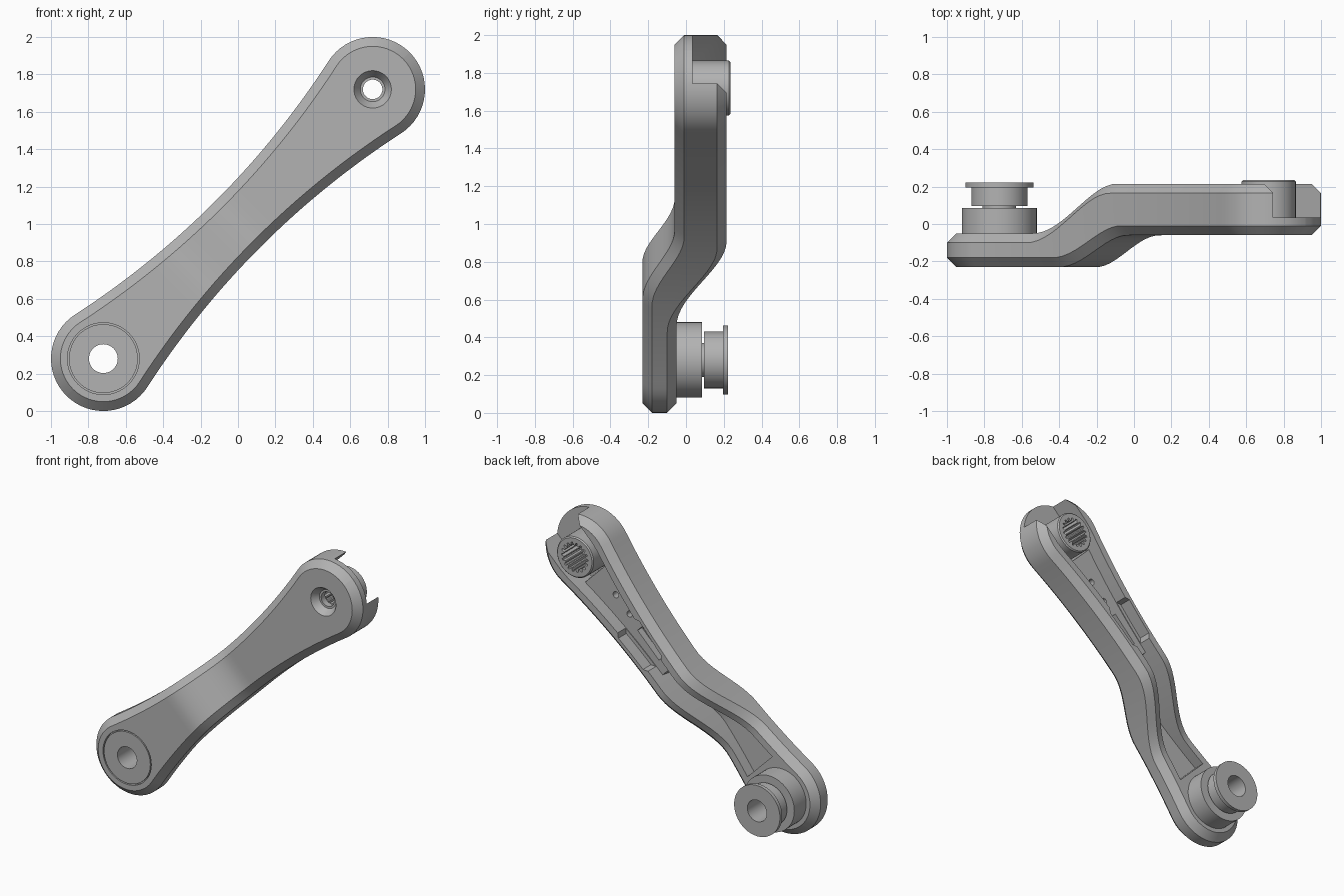
import bpy, bmesh, math
from mathutils import Matrix

if "Cube" in bpy.data.objects:
    bpy.data.objects.remove(bpy.data.objects["Cube"])

# Single cast-metal colour
metal = bpy.data.materials.new("grey_metal")
metal.use_nodes = True
GREY = (0.45, 0.45, 0.45, 1)
metal.diffuse_color = GREY
metal.node_tree.nodes["Principled BSDF"].inputs["Base Color"].default_value = GREY

# Arm frame: x runs along the arm, z across it, y is depth; tilted at the end
HALF = 1.018            # half distance between the pivots
R, WAIST = 0.28, 0.172  # end radius, half width of the waist
RC = (HALF**2 + WAIST**2 - R**2) / (2 * (R - WAIST))
PHI = math.atan2(WAIST + RC, HALF)
CHAMFER = 0.05


def ease(u, a, b):
    t = min(1, max(0, (u - a) / (b - a)))
    return t * t * (3 - 2 * t)


def front(u):
    return -0.23 + 0.17 * ease(u, -0.42, 0.07)


def back(u):
    return -0.05 + 0.265 * ease(u, -0.6, -0.01)


def width(u):
    return min(R, WAIST + RC - math.sqrt(RC**2 - u * u))


def outline(inset):
    """Upper half of the arm outline, tip to tip."""
    n, m = 16, 44
    tip = []
    for i in range(n):
        a = math.pi + (PHI - math.pi) * i / n
        tip.append((-HALF + (R - inset) * math.cos(a), (R - inset) * math.sin(a)))
    span = math.pi / 2 - PHI
    flank = []
    for i in range(m + 1):
        a = span * (2 * i / m - 1)
        flank.append(((RC + inset) * math.sin(a), WAIST + RC - (RC + inset) * math.cos(a)))
    return tip + flank + [(-u, v) for u, v in reversed(tip)]


def finish(name, bm):
    bmesh.ops.remove_doubles(bm, verts=bm.verts, dist=1e-5)
    bmesh.ops.recalc_face_normals(bm, faces=bm.faces)
    mesh = bpy.data.meshes.new(name)
    bm.to_mesh(mesh)
    bm.free()
    mesh.materials.append(metal)
    ob = bpy.data.objects.new(name, mesh)
    bpy.context.collection.objects.link(ob)
    return ob


def loft(name, rings, loop=False):
    """Skin closed rings of points; cap the ends unless they join up."""
    bm = bmesh.new()
    rows = [[bm.verts.new(p) for p in ring] for ring in rings]
    pairs = list(zip(rows, rows[1:]))
    if loop:
        pairs.append((rows[-1], rows[0]))
    else:
        bm.faces.new(rows[0])
        bm.faces.new(rows[-1])
    n = len(rows[0])
    for a, b in pairs:
        for i in range(n):
            j = (i + 1) % n
            bm.faces.new((a[i], a[j], b[j], b[i]))
    return finish(name, bm)


def lathe(name, u, profile, steps=64):
    """Revolve a closed (radius, depth) profile about a pivot axis."""
    rings = []
    for i in range(steps):
        a = math.tau * i / steps
        rings.append([(u + r * math.cos(a), y, r * math.sin(a)) for r, y in profile])
    return loft(name, rings, loop=True)


def drill(u, r, y0, y1, steps=48):
    return lathe("cutter", u, [(0, y0), (r, y0), (r, y1), (0, y1)], steps)


def channel(stations, top=0.5):
    """Open-backed cutter from (u, half width, floor depth) stations."""
    return loft("cutter", [[(u, f, -w), (u, f, w), (u, top, w), (u, top, -w)]
                           for u, w, f in stations])


def cut(ob, cutter):
    cutter.hide_render = True
    mod = ob.modifiers.new("cut", 'BOOLEAN')
    mod.operation, mod.solver, mod.object = 'DIFFERENCE', 'EXACT', cutter
    bpy.context.view_layer.objects.active = ob
    bpy.ops.object.modifier_apply(modifier=mod.name)
    bpy.data.objects.remove(cutter)


# Chamfered arm with its S-bend
sections = []
for (uo, wo), (ui, wi) in zip(outline(0), outline(CHAMFER)):
    f, fo = front(ui), front(uo) + CHAMFER
    b, bo = back(ui), back(uo) - CHAMFER
    sections.append([(ui, f, -wi), (ui, f, wi), (uo, fo, wo), (uo, bo, wo),
                     (ui, b, wi), (ui, b, -wi), (uo, bo, -wo), (uo, fo, -wo)])
bm = bmesh.new()
rows = [[bm.verts.new(p) for p in s] for s in sections]
for a, b in zip(rows, rows[1:]):
    for i in range(8):
        j = (i + 1) % 8
        bm.faces.new((a[i], a[j], b[j], b[i]))
for row in (rows[0], rows[-1]):          # blunt tips close on themselves
    bm.faces.new((row[0], row[2], row[3], row[4]))
arm = finish("crank_arm", bm)

# Rear pocket: low through the bend, raised along the arm, open at the upper tip
WALL, SHELF, SEAT = 0.1, 0.12, 0.035
pocket = []
for i in range(34):
    u = -0.78 + 0.84 * i / 33
    pocket.append((u, width(u) - WALL, front(u) + 0.1))
for i in range(14):
    u = 0.07 + 0.79 * i / 13
    pocket.append((u, width(u) - WALL, SHELF))
pocket += [(0.87, width(0.87) - WALL, SEAT), (0.95, width(0.95) - WALL, SEAT),
           (HALF, R - WALL, SEAT), (1.4, R - WALL, SEAT)]
cut(arm, channel(pocket))

# Wider relief, centre slot and small holes on the shelf
relief = [0.14, 0.17, 0.3, 0.43, 0.46]
cut(arm, channel([(u, width(u) - (WALL if u in (0.14, 0.46) else 0.075), SHELF + 0.005)
                  for u in relief]))
cut(arm, channel([(0.16, 0.025, 0.07), (0.4, 0.025, 0.07)]))
for u in (0.515, 0.67):
    cut(arm, drill(u, 0.022, 0.05, 0.3, 20))

# Lower pivot: through hole and seam ring on the front
cut(arm, drill(-HALF, 0.077, -0.4, 0.3))
cut(arm, lathe("cutter", -HALF, [(0.184, -0.3), (0.192, -0.3), (0.192, -0.21), (0.184, -0.21)]))

# Upper pivot: countersunk hole
cut(arm, lathe("cutter", HALF, [(0, -0.2), (0.1, -0.2), (0.1, -0.06), (0.066, -0.01),
                                (0.052, -0.01), (0.052, 0.3), (0, 0.3)]))

# Splined socket on the upper pivot
socket = lathe("splined_socket", HALF, [(0, 0.03), (0.145, 0.03), (0.145, 0.227),
                                        (0.137, 0.235), (0, 0.235)])
teeth = []
for i in range(18):
    for k, r in enumerate((0.086, 0.086, 0.106, 0.106)):
        a = math.tau * (i + k / 4) / 18
        teeth.append((HALF + r * math.cos(a), r * math.sin(a)))
cut(socket, loft("cutter", [[(x, y, z) for x, z in teeth] for y in (0, 0.4)]))

# Collar, neck and flanged pedal spindle on the lower pivot
collar = lathe("pivot_collar", -HALF, [(0.077, -0.06), (0.2, -0.06), (0.2, 0.085), (0.077, 0.085)])
spindle = lathe("flanged_spindle", -HALF,
                [(0.077, 0.08), (0.09, 0.08), (0.09, 0.096), (0.15, 0.096), (0.15, 0.196),
                 (0.182, 0.196), (0.182, 0.222), (0.077, 0.222)])

# Tilt everything to the diagonal pose and smooth the rounded faces
pose = Matrix.Translation((0, 0, 1)) @ Matrix.Rotation(-math.pi / 4, 4, 'Y')
for ob in (arm, socket, collar, spindle):
    ob.data.transform(pose)
    bpy.ops.object.select_all(action='DESELECT')
    ob.select_set(True)
    bpy.context.view_layer.objects.active = ob
    bpy.ops.object.shade_smooth_by_angle(angle=math.radians(25))
